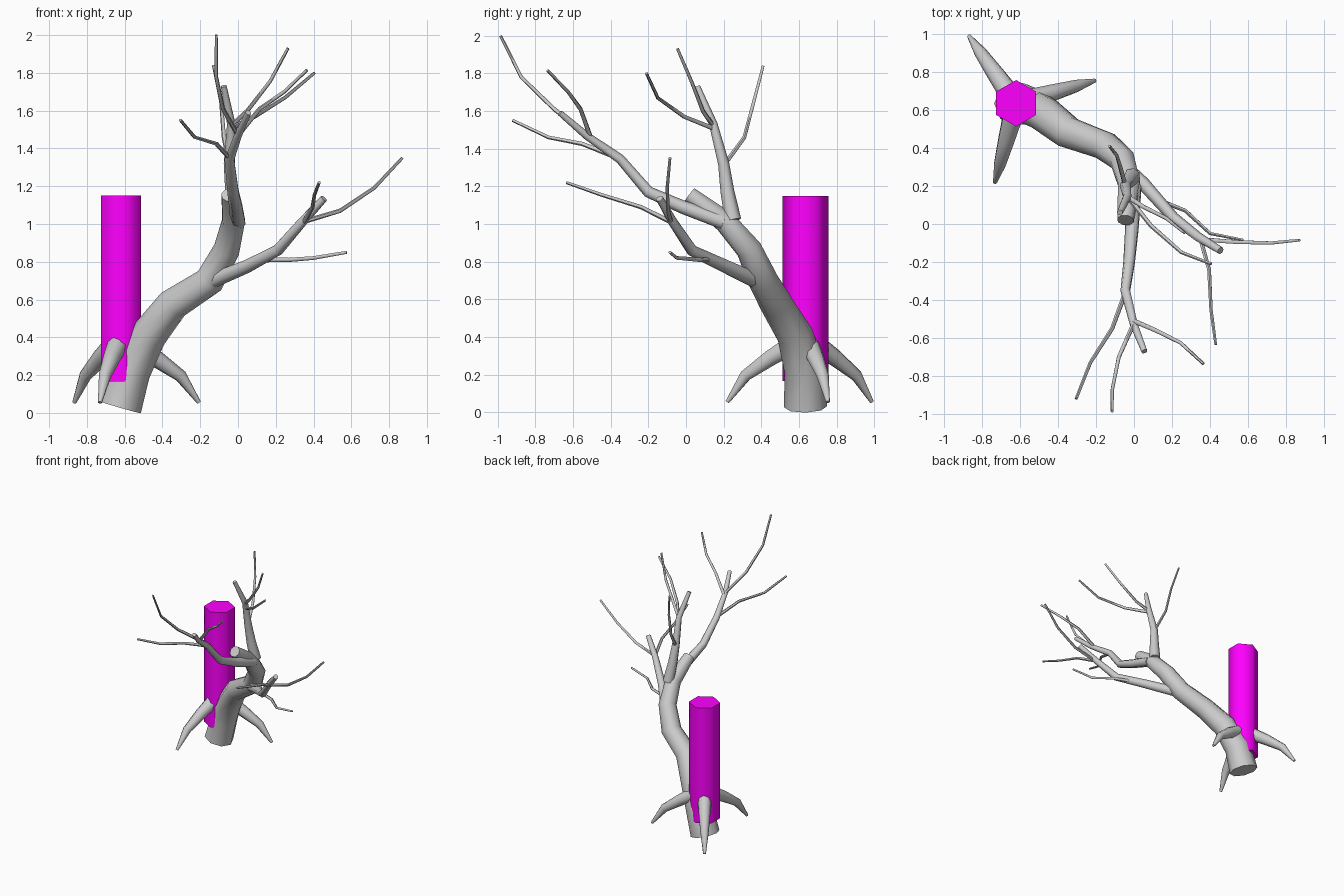
import bpy, bmesh, math
from mathutils import Vector, Matrix


def finish(obj, angle=60):
    bpy.ops.object.select_all(action='DESELECT')
    obj.select_set(True)
    bpy.context.view_layer.objects.active = obj
    bpy.ops.object.shade_smooth_by_angle(angle=math.radians(angle))


def tube(name, points, radii, sides):
    """Tapered limb: rings of vertices swept along a bent path, capped at both ends."""
    pts = [Vector(p) for p in points]
    n = len(pts)
    if len(radii) == 2:
        radii = [radii[0] + (radii[1] - radii[0]) * i / (n - 1) for i in range(n)]
    segs = [(b - a).normalized() for a, b in zip(pts, pts[1:])]
    tangents = [segs[0]] + [(a + b).normalized() for a, b in zip(segs, segs[1:])] + [segs[-1]]
    side = tangents[0].cross(Vector((0.0, 1.0, 0.05))).normalized()
    bm = bmesh.new()
    rings = []
    for p, t, r in zip(pts, tangents, radii):
        side = (side - t * side.dot(t)).normalized()
        up = t.cross(side)
        rings.append([bm.verts.new(p + r * (side * math.cos(a) + up * math.sin(a)))
                      for a in (math.tau * k / sides for k in range(sides))])
    for lo, hi in zip(rings, rings[1:]):
        for k in range(sides):
            j = (k + 1) % sides
            bm.faces.new((lo[k], lo[j], hi[j], hi[k]))
    bm.faces.new(rings[0][::-1])
    bm.faces.new(rings[-1])
    bmesh.ops.recalc_face_normals(bm, faces=bm.faces)
    mesh = bpy.data.meshes.new(name)
    bm.to_mesh(mesh)
    bm.free()
    obj = bpy.data.objects.new(name, mesh)
    bpy.context.collection.objects.link(obj)
    finish(obj)
    return obj


# Leaning, curving trunk
tube("trunk",
     [(-0.625, 0.635, 0.03), (-0.57, 0.63, 0.22), (-0.475, 0.58, 0.41), (-0.345, 0.48, 0.575),
      (-0.15, 0.41, 0.70), (-0.06, 0.335, 0.865), (-0.025, 0.21, 1.01), (-0.045, 0.02, 1.155)],
     [0.115, 0.107, 0.097, 0.088, 0.08, 0.07, 0.062, 0.045], 8)

# Three roots spread around the base
BASE = Vector((-0.62, 0.635, 0))
for i, deg in enumerate((125, 16, 255)):
    turn = Matrix.Rotation(math.radians(deg), 3, 'Z')
    profile = [(0.0, 0.40), (0.19, 0.29), (0.33, 0.195), (0.43, 0.055)]
    tube(f"root_{i + 1}", [BASE + turn @ Vector((r, 0, z)) for r, z in profile],
         [0.06, 0.046, 0.033, 0.011], 8)

# Main branches
tube("branch_right",
     [(-0.13, 0.37, 0.70), (0.05, 0.21, 0.775), (0.21, 0.03, 0.86),
      (0.34, -0.07, 1.01), (0.455, -0.14, 1.135)], [0.042, 0.02], 7)
tube("branch_front",
     [(0.0, 0.20, 1.01), (-0.01, -0.02, 1.09), (-0.025, -0.20, 1.17),
      (-0.045, -0.35, 1.345), (0.0, -0.53, 1.47), (0.055, -0.67, 1.59)], [0.042, 0.016], 7)
tube("branch_upper",
     [(-0.01, 0.25, 1.02), (-0.03, 0.22, 1.17), (-0.045, 0.2, 1.32),
      (-0.035, 0.145, 1.53), (-0.075, 0.06, 1.73)], [0.045, 0.016], 7)

# Thin twigs, three on each branch
twigs = {
    "right": [
        [(0.34, -0.08, 1.01), (0.54, -0.095, 1.07), (0.72, -0.1, 1.19), (0.87, -0.085, 1.35)],
        [(0.35, -0.08, 1.01), (0.395, -0.24, 1.09), (0.405, -0.45, 1.155), (0.43, -0.635, 1.22)],
        [(0.12, 0.13, 0.81), (0.27, 0.07, 0.81), (0.40, -0.05, 0.82), (0.575, -0.085, 0.85)]],
    "front": [
        [(0.0, -0.52, 1.47), (-0.08, -0.70, 1.61), (-0.115, -0.875, 1.78), (-0.115, -0.985, 2.0)],
        [(0.0, -0.51, 1.47), (0.115, -0.56, 1.61), (0.245, -0.625, 1.70), (0.365, -0.735, 1.815)],
        [(-0.045, -0.36, 1.35), (-0.115, -0.55, 1.425), (-0.23, -0.73, 1.46), (-0.305, -0.92, 1.55)]],
    "upper": [
        [(-0.045, 0.20, 1.31), (-0.075, 0.31, 1.46), (-0.09, 0.36, 1.65), (-0.13, 0.41, 1.84)],
        [(-0.035, 0.145, 1.52), (0.05, 0.09, 1.60), (0.17, 0.03, 1.755), (0.265, -0.045, 1.93)],
        [(-0.03, 0.14, 1.51), (0.09, -0.01, 1.57), (0.25, -0.15, 1.67), (0.405, -0.21, 1.80)]],
}
for branch, paths in twigs.items():
    for i, path in enumerate(paths):
        tube(f"twig_{branch}_{i + 1}", path, [0.013, 0.008], 6)

# Hexagonal magenta post standing through the base
bpy.ops.mesh.primitive_cylinder_add(vertices=6, radius=0.122, depth=0.985,
                                    location=(-0.62, 0.635, 0.6575))
post = bpy.context.object
post.name = "post"
mat = bpy.data.materials.new("magenta")
mat.diffuse_color = (1.0, 0.0, 1.0, 1.0)
post.data.materials.append(mat)
finish(post, 65)
